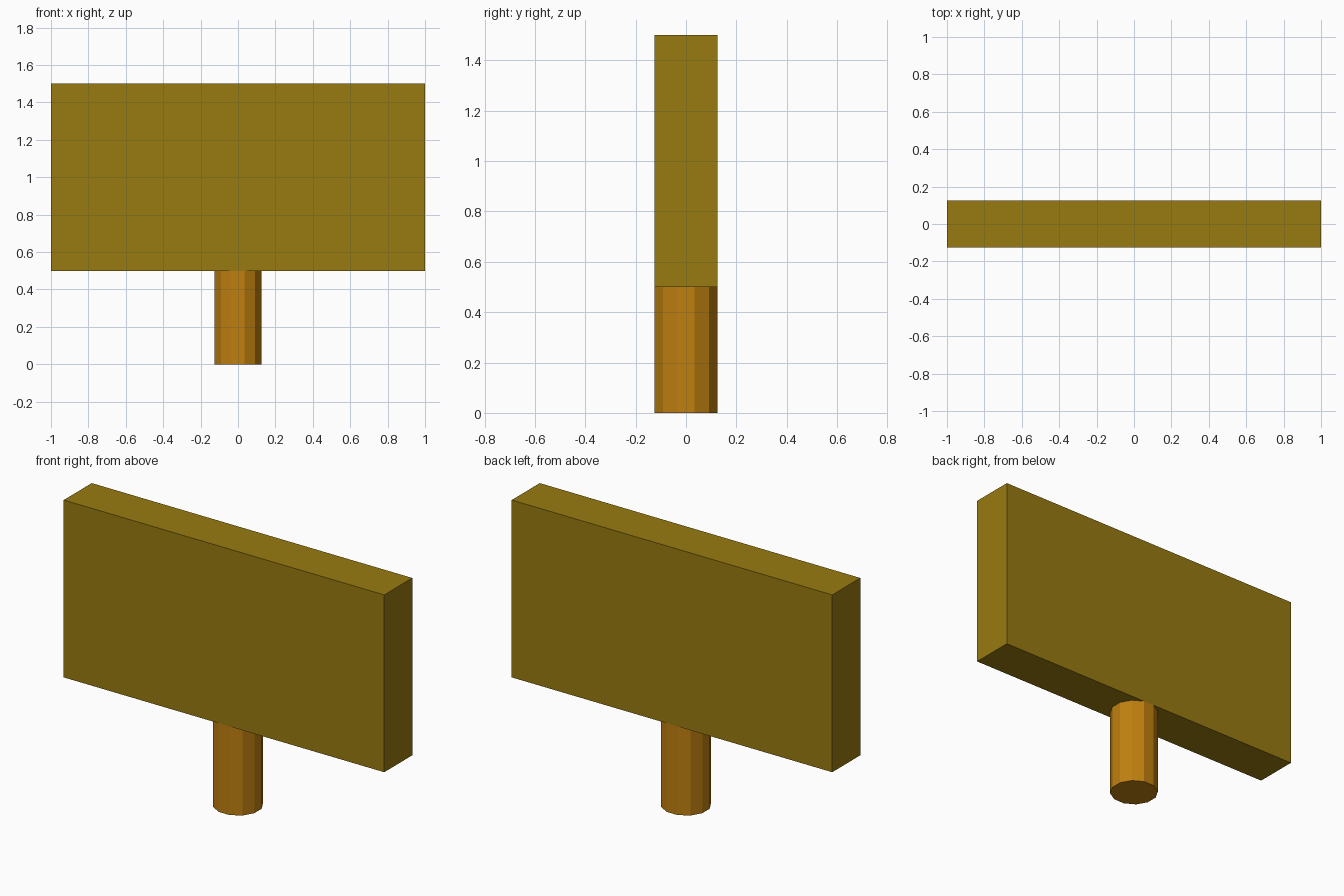
import bpy
import math

if "Cube" in bpy.data.objects:
    bpy.data.objects.remove(bpy.data.objects["Cube"])


def material(name, rgb):
    mat = bpy.data.materials.new(name)
    mat.diffuse_color = (*rgb, 1.0)
    mat.use_nodes = True
    mat.node_tree.nodes["Principled BSDF"].inputs["Base Color"].default_value = mat.diffuse_color
    return mat


board_colour = material("olive_wood", (0.314, 0.195, 0.005))
post_colour = material("orange_brown_wood", (0.521, 0.216, 0.005))

# Sign board
bpy.ops.mesh.primitive_cube_add(size=1, location=(0, 0, 1.0))
board = bpy.context.object
board.name = "sign_board"
board.scale = (2.0, 0.25, 1.0)
bpy.ops.object.transform_apply(location=False, rotation=False, scale=True)
board.data.materials.append(board_colour)

# Twelve-sided post, flat sides facing the axes
bpy.ops.mesh.primitive_cylinder_add(
    vertices=12,
    radius=0.125 / math.cos(math.pi / 12),
    depth=0.5,
    location=(0, 0, 0.25),
    rotation=(0, 0, math.pi / 12),
)
post = bpy.context.object
post.name = "post"
post.data.materials.append(post_colour)
